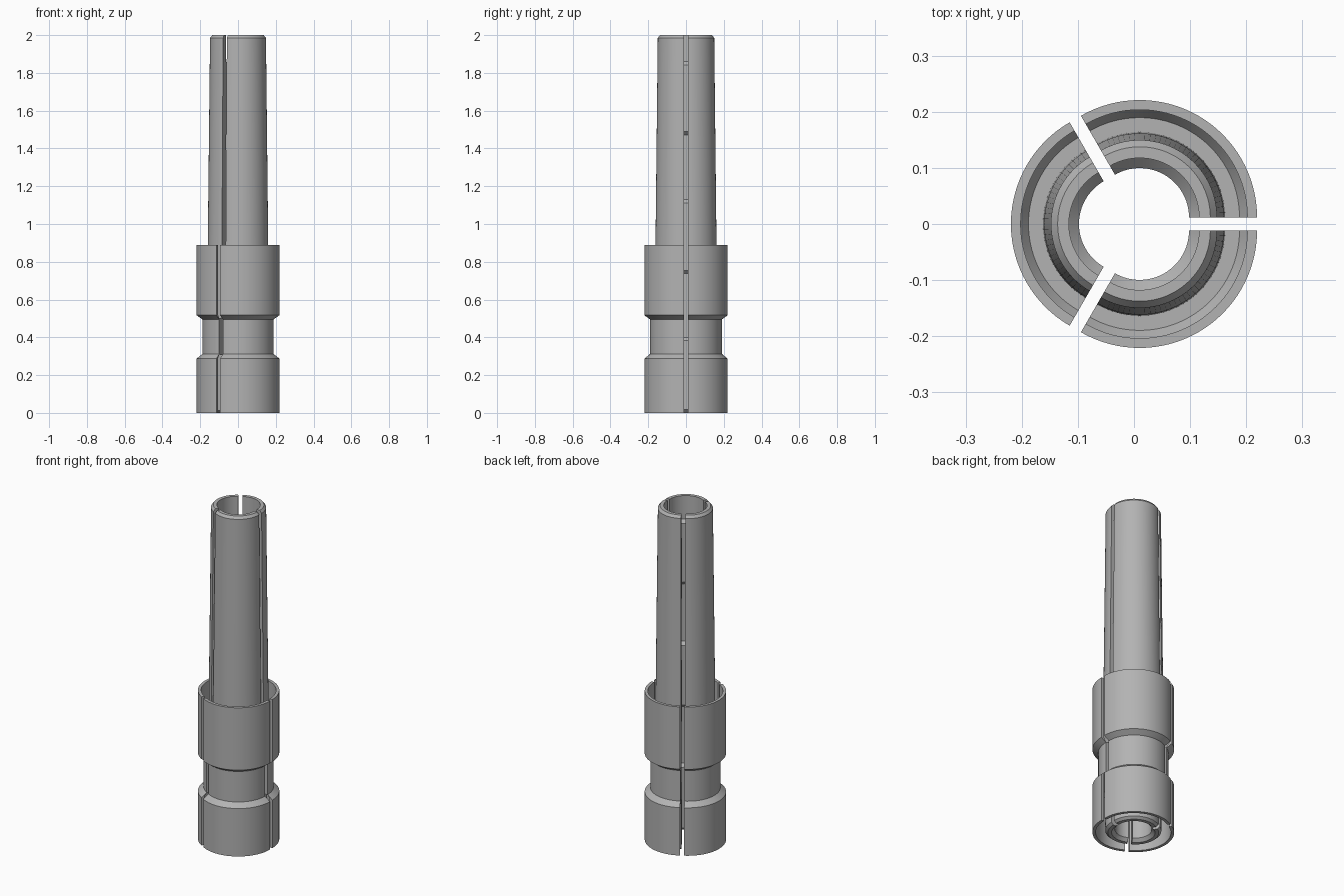
import bpy, bmesh, math

if "Cube" in bpy.data.objects:
    bpy.data.objects.remove(bpy.data.objects["Cube"])

SPREAD = 0.0134   # how far each third is pushed out from the axis
STEPS = 32        # facets per third

grey = bpy.data.materials.new("steel grey")
grey.diffuse_color = (0.45, 0.45, 0.45, 1)
grey.use_nodes = True
grey.node_tree.nodes["Principled BSDF"].inputs["Base Color"].default_value = grey.diffuse_color

# Closed half-section (radius, height): outer skin going up, then bore going down
outside = [
    (0.126, 0.0), (0.140, 0.012), (0.144, 0.31),               # lower inner tube
    (0.178, 0.31), (0.192, 0.29), (0.192, 0.0),                # lower cavity
    (0.2093, 0.0), (0.2093, 0.287), (0.1785, 0.312),           # lower skirt
    (0.1785, 0.495), (0.2093, 0.517), (0.2093, 0.89),          # waist and cup
    (0.192, 0.89), (0.192, 0.52), (0.178, 0.50), (0.152, 0.50),  # cup interior
    (0.150, 0.89), (0.138, 1.985), (0.126, 2.0),               # tapered stem
]
# Bore with three narrow lands separated by wider reliefs
WIDE, NARROW = 0.106, 0.088
bore = [(WIDE, 2.0)]
for top, bottom in ((1.85, 1.49), (1.12, 0.755), (0.39, 0.018)):
    bore += [(WIDE, top + 0.01), (NARROW, top - 0.008),
             (NARROW, bottom), (WIDE, bottom - 0.018)]
section = outside + bore


def collet_third(name, middle):
    """Revolve the section through 120 degrees about its own shifted axis."""
    cx = SPREAD * math.cos(middle) + SPREAD / 4
    cy = SPREAD * math.sin(middle)
    bm = bmesh.new()
    rings = []
    for i in range(STEPS + 1):
        a = middle + math.radians(120) * (i / STEPS - 0.5)
        rings.append([bm.verts.new((cx + r * math.cos(a), cy + r * math.sin(a), z))
                      for r, z in section])
    n = len(section)
    for a, b in zip(rings, rings[1:]):
        for j in range(n):
            k = (j + 1) % n
            bm.faces.new((a[j], b[j], b[k], a[k]))
    # flat slot walls
    bm.faces.new(rings[0])
    bm.faces.new(rings[-1][::-1])
    bmesh.ops.recalc_face_normals(bm, faces=bm.faces)
    bmesh.ops.triangulate(bm, faces=[f for f in bm.faces if len(f.verts) > 4])
    mesh = bpy.data.meshes.new(name)
    bm.to_mesh(mesh)
    bm.free()
    mesh.materials.append(grey)
    ob = bpy.data.objects.new(name, mesh)
    bpy.context.collection.objects.link(ob)
    bpy.ops.object.select_all(action='DESELECT')
    ob.select_set(True)
    bpy.context.view_layer.objects.active = ob
    bpy.ops.object.shade_smooth_by_angle(angle=math.radians(25))


for name, deg in (("back_right_third", 60), ("left_third", 180), ("front_right_third", 300)):
    collet_third(name, math.radians(deg))
